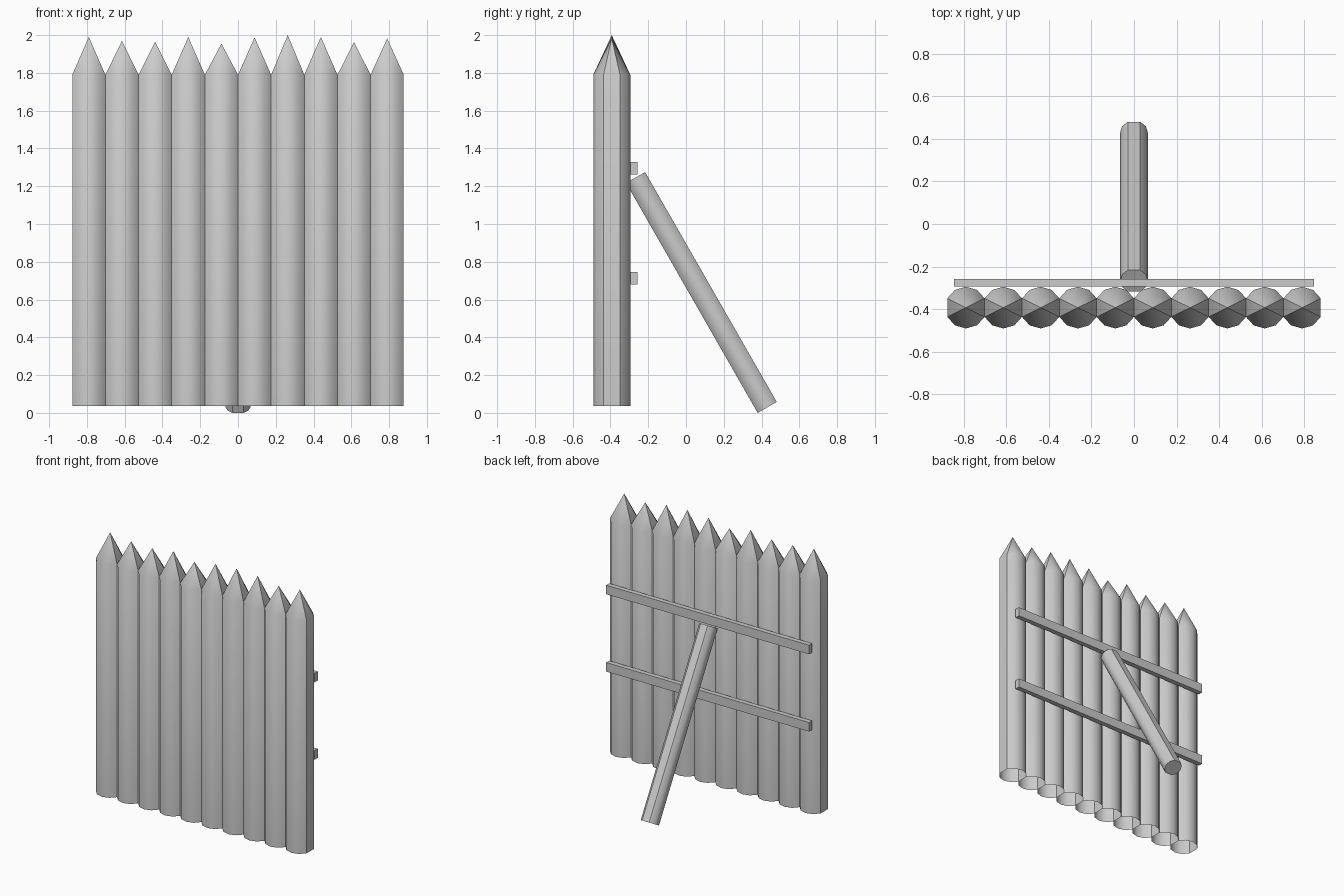
import bpy, bmesh, math
from mathutils import Matrix, Vector

if "Cube" in bpy.data.objects:
    bpy.data.objects.remove(bpy.data.objects["Cube"])

def section(r, turn=0.0):
    """Round log section with two flattened sides, as (x, y) points."""
    pts = []
    for start in (90, -90):
        for a in (-63.5, -32, 0, 32, 63.5):
            t = math.radians(start + a + turn)
            pts.append((r * math.cos(t), r * math.sin(t)))
    return pts

def finish(name, bm):
    bmesh.ops.recalc_face_normals(bm, faces=bm.faces)
    me = bpy.data.meshes.new(name)
    bm.to_mesh(me)
    bm.free()
    ob = bpy.data.objects.new(name, me)
    bpy.context.collection.objects.link(ob)
    return ob

def smooth(ob, deg=34):
    bpy.ops.object.select_all(action='DESELECT')
    ob.select_set(True)
    bpy.context.view_layer.objects.active = ob
    bpy.ops.object.shade_smooth_by_angle(angle=math.radians(deg))

def bridge(bm, a, b):
    n = len(a)
    for i in range(n):
        j = (i + 1) % n
        bm.faces.new((a[i], a[j], b[j], b[i]))

# Sharpened posts standing side by side, open underneath
tips = [1.99, 1.97, 1.965, 1.99, 1.955, 1.988, 2.0, 1.99, 1.963, 1.982]
pitch, post_y = 0.1755, -0.393
for k, tip in enumerate(tips):
    cx = (k - 4.5) * pitch
    bm = bmesh.new()
    low, high = ([bm.verts.new((cx + x, post_y + y, z)) for x, y in section(0.098)]
                 for z in (0.037, 1.79))
    bridge(bm, low, high)
    apex = bm.verts.new((cx, post_y, tip))
    for i in range(len(high)):
        bm.faces.new((high[i], high[(i + 1) % len(high)], apex))
    smooth(finish(f"post_{k + 1}", bm))

# Horizontal rails on the back
for name, z in (("lower_rail", 0.713), ("upper_rail", 1.295)):
    bm = bmesh.new()
    bmesh.ops.create_cube(bm, size=1, matrix=Matrix.Translation((0, -0.276, z))
                          @ Matrix.Diagonal((1.69, 0.036, 0.068, 1)))
    finish(name, bm)

# Slanted brace propping the wall from behind
foot, head = Vector((0, 0.43, 0.029)), Vector((0, -0.267, 1.246))
rot = (head - foot).to_track_quat('Z', 'X').to_matrix()
axis = (head - foot).normalized()
across = Vector((1, 0, 0))
normal = axis.cross(across)
bm = bmesh.new()
ends = [[bm.verts.new(p + normal * x + across * y) for x, y in section(0.065)]
        for p in (foot, head)]
bridge(bm, *ends)
for ring in ends:
    bm.faces.new(ring)
smooth(finish("brace", bm))
